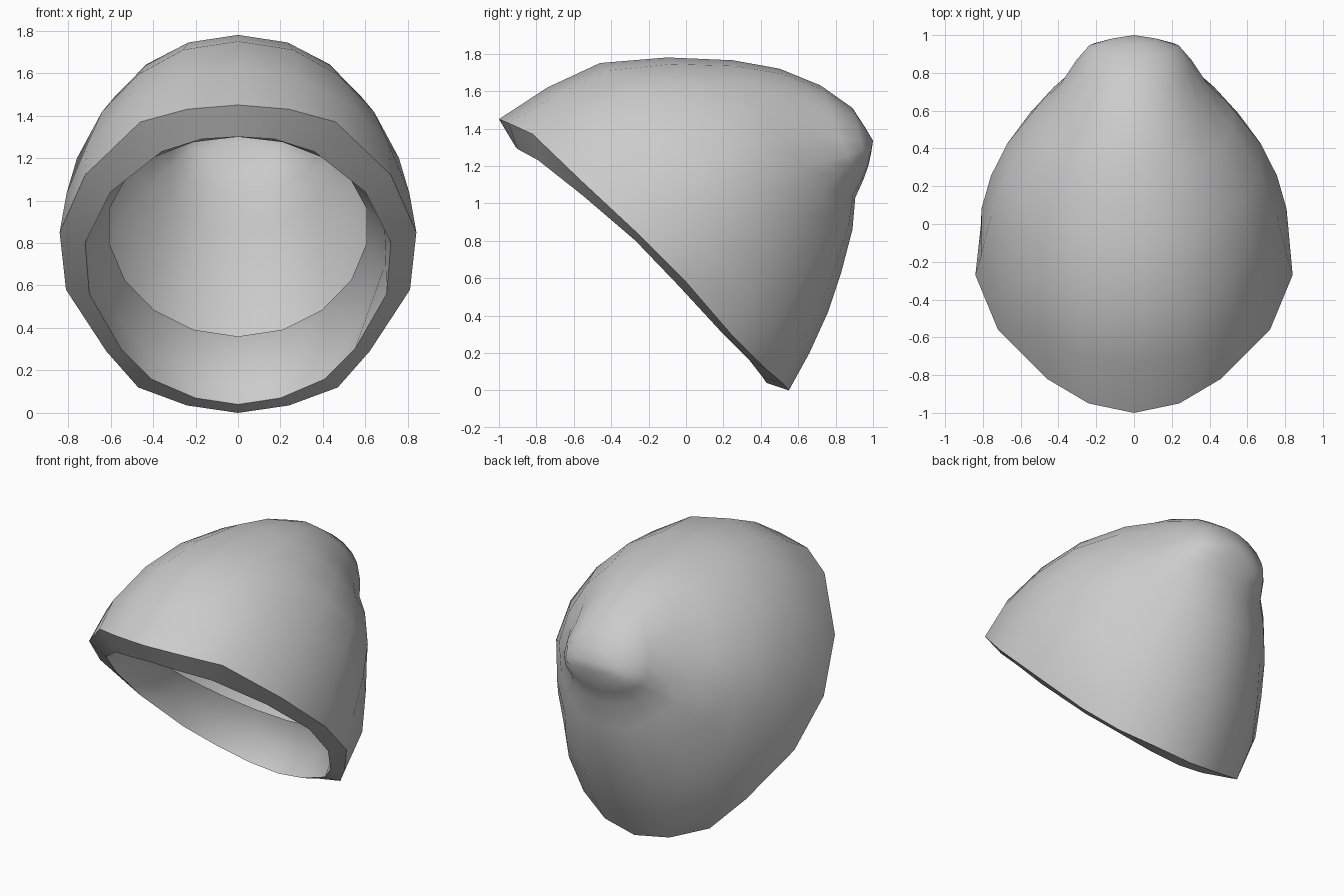
import bpy, bmesh, math

if "Cube" in bpy.data.objects:
    bpy.data.objects.remove(bpy.data.objects["Cube"])

SEG = 18  # points around the opening

grey = bpy.data.materials.new("plain grey")
grey.diffuse_color = (0.6, 0.6, 0.6, 1)
grey.use_nodes = True
grey.node_tree.nodes["Principled BSDF"].inputs["Base Color"].default_value = grey.diffuse_color


def mirrored(half):
    """Complete a ring from its right half (top to bottom)."""
    return half + [(-x, y, z) for x, y, z in half[-2:0:-1]]


def oval(top, mid, bottom, width, upper=0.0, lower=0.0):
    """Tilted oval through top, mid and bottom (y, z), with pinched corners."""
    half = []
    for i in range(SEG // 2 + 1):
        a = 2 * math.pi * i / SEG
        c = math.cos(a)
        end, pinch = (top, upper) if c > 0 else (bottom, lower)
        x = width * math.sin(a) * (1 - pinch * math.sin(2 * a) ** 2)
        half.append((x, mid[0] + (end[0] - mid[0]) * abs(c),
                     mid[1] + (end[1] - mid[1]) * abs(c)))
    return mirrored(half)


def skin(name, rings, tip=None, sharp=45):
    """Skin successive rings, optionally closing the last one at a tip."""
    bm = bmesh.new()
    loops = [[bm.verts.new(p) for p in ring] for ring in rings]
    for a, b in zip(loops, loops[1:]):
        for i in range(SEG):
            j = (i + 1) % SEG
            bm.faces.new((a[i], a[j], b[j], b[i]))
    if tip:
        t = bm.verts.new(tip)
        for i in range(SEG):
            bm.faces.new((loops[-1][i], loops[-1][(i + 1) % SEG], t))
    bmesh.ops.recalc_face_normals(bm, faces=bm.faces)
    mesh = bpy.data.meshes.new(name)
    bm.to_mesh(mesh)
    bm.free()
    mesh.materials.append(grey)
    ob = bpy.data.objects.new(name, mesh)
    bpy.context.collection.objects.link(ob)
    bpy.ops.object.select_all(action='DESELECT')
    ob.select_set(True)
    bpy.context.view_layer.objects.active = ob
    bpy.ops.object.shade_smooth_by_angle(angle=math.radians(sharp))


# Outer and inner edges of the opening
rim_outer = mirrored([(0, -1, 1.45), (.24, -.95, 1.43), (.46, -.82, 1.37),
                      (.72, -.56, 1.12), (.84, -.27, .85), (.81, 0, .58),
                      (.62, .25, .29), (.47, .42, .12), (.24, .52, .035), (0, .55, 0)])
rim_inner = mirrored([(0, -.91, 1.30), (.17, -.90, 1.29), (.36, -.79, 1.23),
                      (.60, -.55, 1.04), (.72, -.27, .80), (.70, -.04, .56),
                      (.55, .20, .30), (.41, .34, .16), (.20, .41, .07), (0, .43, .04)])

# Short curved lining, from its free inner edge towards the opening
lining = [
    oval((-.58, 1.30), (-.10, .89), (.53, .36), .615),
    oval((-.73, 1.32), (-.17, .80), (.54, .17), .70),
]

# Dome narrowing to the rounded knob at the back
dome = [
    oval((-.74, 1.62), (-.04, .91), (.66, .20), .82),
    oval((-.46, 1.75), (.15, 1.085), (.76, .42), .775, .06, .07),
    oval((-.10, 1.78), (.34, 1.19), (.83, .63), .69, .03, .10),
    oval((.25, 1.765), (.56, 1.26), (.89, .86), .53, 0, .10),
    oval((.50, 1.72), (.71, 1.26), (.905, 1.03), .395, 0, .05),
    oval((.72, 1.63), (.85, 1.28), (.95, 1.13), .31),
    oval((.89, 1.51), (.94, 1.30), (.975, 1.20), .24),
    oval((.955, 1.41), (.975, 1.32), (.99, 1.27), .13),
]

skin("hood", lining + [rim_inner, rim_outer] + dome, tip=(0, 1.0, 1.335))
